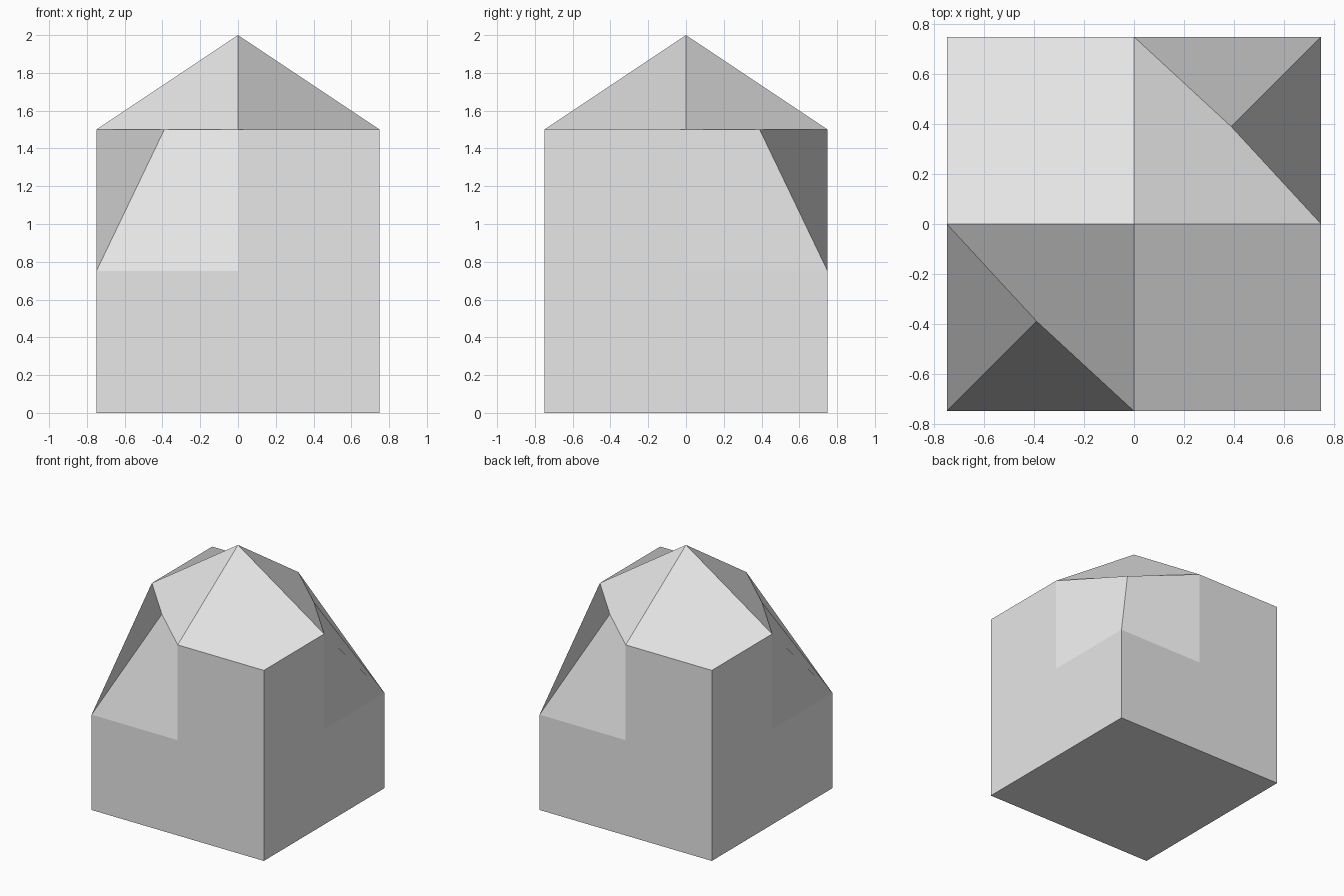
import bpy
import bmesh
from mathutils import Vector

cube = bpy.data.objects.get("Cube")
if cube:
    bpy.data.objects.remove(cube, do_unlink=True)

HALF = 0.75      # half the block's side
CUT = 0.39       # where the chamfered top corners end up
PEAK = 2.0

grey = bpy.data.materials.new("plain grey")
grey.use_nodes = True
colour = (0.8, 0.8, 0.8, 1)
grey.diffuse_color = colour
grey.node_tree.nodes["Principled BSDF"].inputs["Base Color"].default_value = colour

bm = bmesh.new()
points = {}


def vert(p):
    """Shared vertex on the block's lattice, with the roof shaping applied."""
    key = tuple(round(c) for c in p)
    if key not in points:
        x, y, z = key
        co = Vector((x * HALF, y * HALF, (z + 1) * HALF))
        if key == (0, 0, 1):                 # raised roof centre
            co.z = PEAK
        elif z == 1 and x * y == 1:          # two opposite corners drawn inward
            co.x, co.y = x * CUT, y * CUT
        points[key] = bm.verts.new(co)
    return points[key]


# Block sides, each made of four quads that fold between edge midpoints
for axis in range(3):
    for side in (-1, 1):
        n, u, v = Vector(), Vector(), Vector()
        n[axis] = side
        u[(axis + 1) % 3] = 1
        v[(axis + 2) % 3] = 1
        for a in (-1, 1):
            for b in (-1, 1):
                ring = [n + a * u, n + a * u + b * v, n + b * v, n]
                if a * b * side < 0:
                    ring = [ring[2], ring[1], ring[0], ring[3]]
                bm.faces.new([vert(p) for p in ring])

mesh = bpy.data.meshes.new("faceted_block")
bm.to_mesh(mesh)
bm.free()
mesh.materials.append(grey)
block = bpy.data.objects.new("faceted_block", mesh)
bpy.context.collection.objects.link(block)
